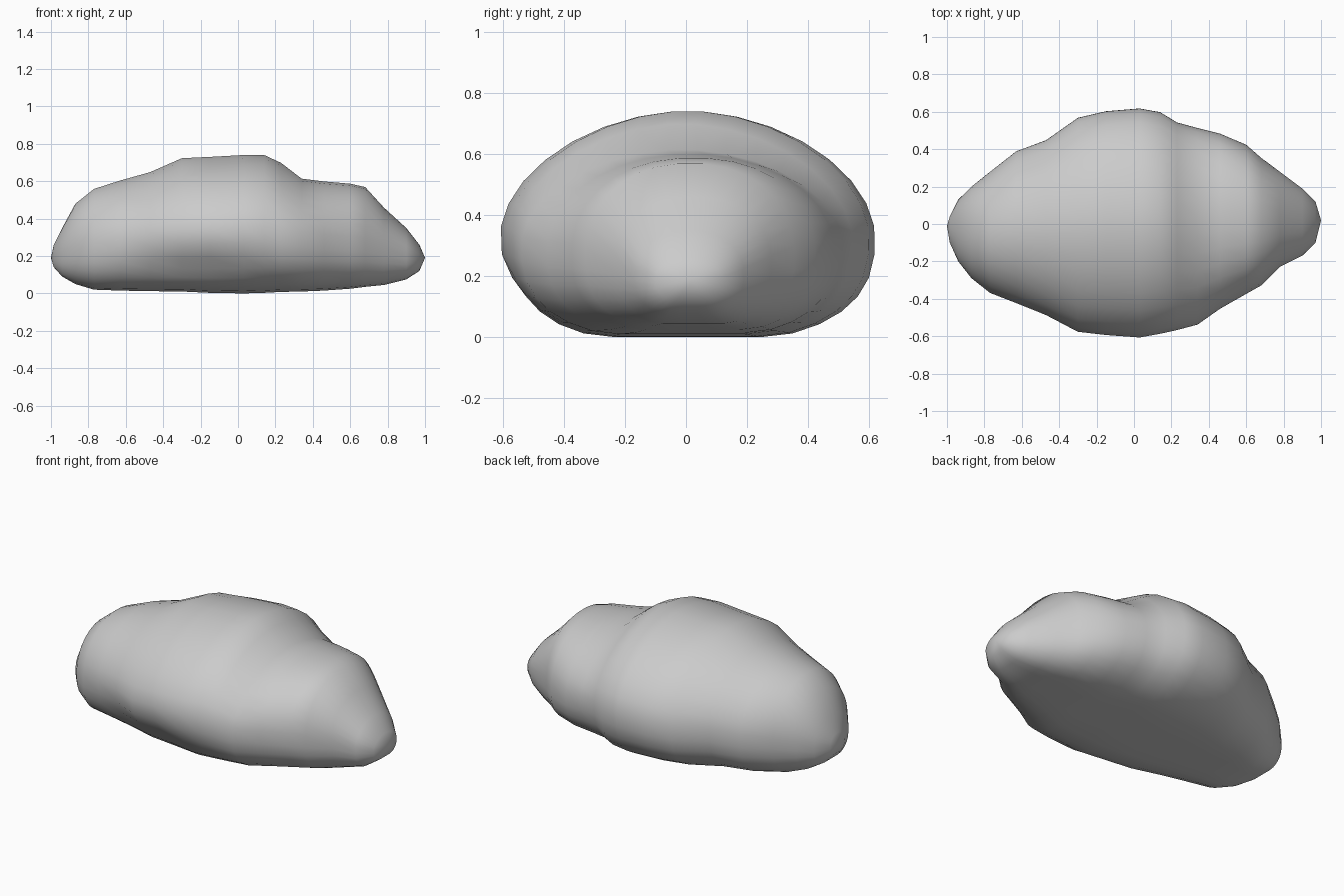
import bpy, bmesh, math

SEG = 32
# Cross-sections: x, y front, y back, z bottom, z top, z of widest point, roundness
STATIONS = [
    (-0.985, -0.10, 0.04, 0.14, 0.26, 0.20, 2.0),
    (-0.94, -0.20, 0.13, 0.09, 0.35, 0.21, 2.1),
    (-0.87, -0.29, 0.20, 0.05, 0.48, 0.24, 2.1),
    (-0.77, -0.37, 0.28, 0.02, 0.56, 0.26, 2.0),
    (-0.63, -0.425, 0.39, 0.015, 0.605, 0.28, 1.95),
    (-0.47, -0.49, 0.45, 0.012, 0.65, 0.30, 1.9),
    (-0.30, -0.58, 0.57, 0.01, 0.725, 0.31, 1.85),
    (-0.15, -0.597, 0.605, 0.003, 0.732, 0.32, 1.85),
    (0.03, -0.61, 0.62, 0.0, 0.742, 0.33, 1.85),
    (0.14, -0.59, 0.60, 0.003, 0.742, 0.33, 1.85),
    (0.23, -0.57, 0.545, 0.008, 0.70, 0.32, 1.85),
    (0.34, -0.54, 0.515, 0.01, 0.615, 0.30, 1.9),
    (0.46, -0.455, 0.485, 0.015, 0.60, 0.28, 2.05),
    (0.60, -0.375, 0.425, 0.025, 0.588, 0.27, 2.2),
    (0.68, -0.33, 0.355, 0.035, 0.57, 0.26, 2.2),
    (0.78, -0.23, 0.28, 0.045, 0.46, 0.24, 2.2),
    (0.90, -0.17, 0.19, 0.075, 0.35, 0.21, 2.1),
    (0.97, -0.10, 0.12, 0.12, 0.26, 0.19, 2.0),
]


def section_point(s, a):
    x, y0, y1, zb, zt, zw, n = s
    c, d = math.cos(a), math.sin(a)
    e = n if d >= 0 else 2.6
    u = math.copysign(abs(c) ** (2 / e), c)
    v = math.copysign(abs(d) ** (2 / e), d)
    y = (y0 + y1) / 2 + u * (y1 - y0) / 2
    z = zw + v * (zt - zw if v >= 0 else (zw - zb) * 1.06)
    z = max(z, zb)  # flat underside
    # Undercut dent low on the front left
    if y < 0:
        g = math.exp(-((x + 0.22) / 0.28) ** 2 - ((z - 0.13) / 0.1) ** 2)
        y += 0.07 * g * abs(u)
    return (x, y, z)


# Boulder: loft through the sections, closed at both tips
bm = bmesh.new()
rings = [[bm.verts.new(section_point(s, 2 * math.pi * (i + 0.5) / SEG))
          for i in range(SEG)] for s in STATIONS]
left = bm.verts.new((-1, -0.01, 0.19))
right = bm.verts.new((1, 0.02, 0.19))
for i in range(SEG):
    j = (i + 1) % SEG
    for a, b in zip(rings, rings[1:]):
        bm.faces.new((a[i], a[j], b[j], b[i]))
    bm.faces.new((left, rings[0][j], rings[0][i]))
    bm.faces.new((right, rings[-1][i], rings[-1][j]))
bmesh.ops.recalc_face_normals(bm, faces=bm.faces)
for f in bm.faces:
    f.smooth = True
mesh = bpy.data.meshes.new("boulder")
bm.to_mesh(mesh)
bm.free()
rock = bpy.data.objects.new("boulder", mesh)
bpy.context.collection.objects.link(rock)
